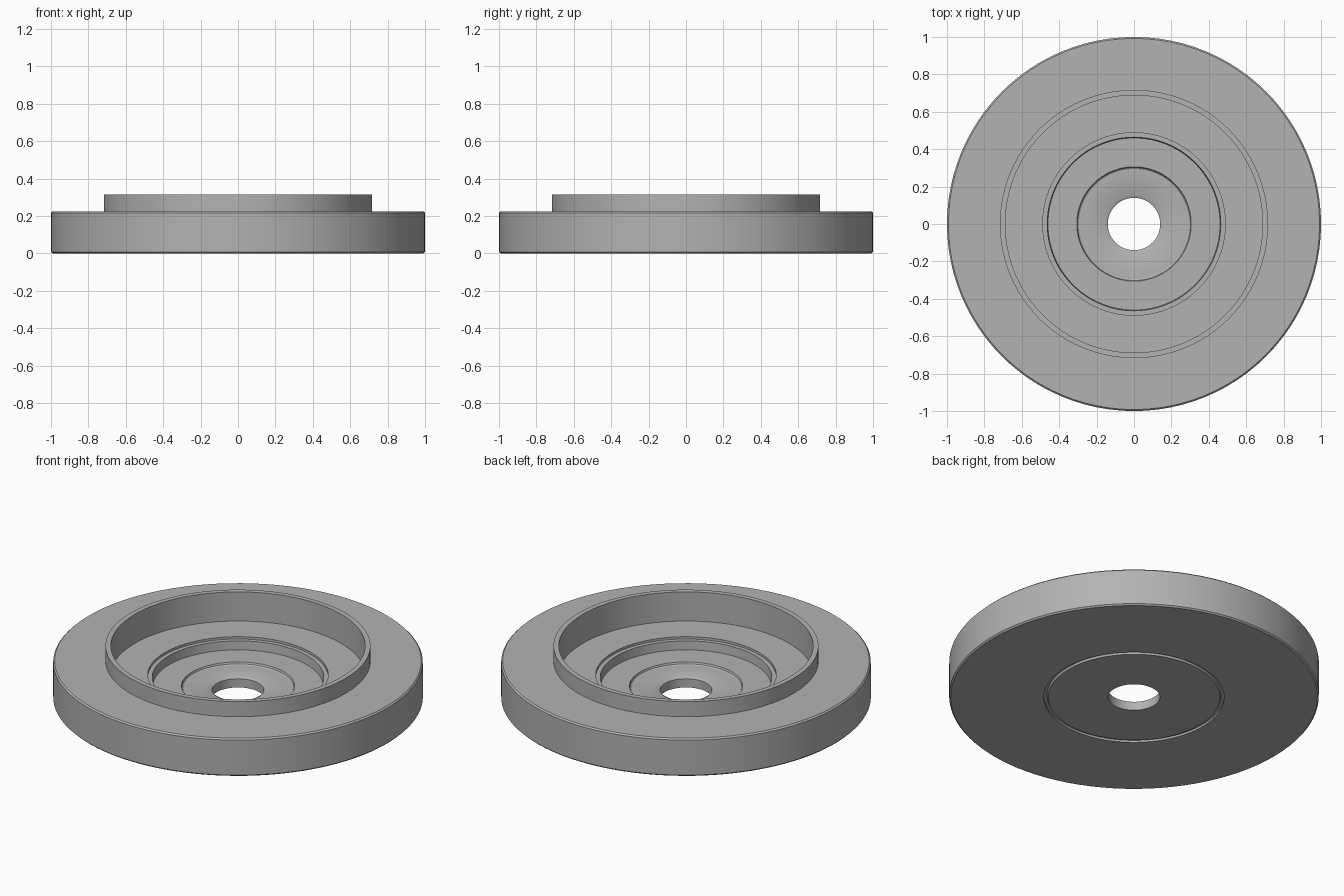
import bpy, bmesh, math

cube = bpy.data.objects.get("Cube")
if cube:
    bpy.data.objects.remove(cube, do_unlink=True)

# Plain grey metal
grey = bpy.data.materials.new("grey_metal")
grey.use_nodes = True
colour = (0.45, 0.45, 0.45, 1)
grey.diffuse_color = colour
grey.node_tree.nodes["Principled BSDF"].inputs["Base Color"].default_value = colour


def lathe(name, profile, segments=96):
    """Spin a closed (radius, height) profile around the z axis."""
    bm = bmesh.new()
    rings = []
    for r, z in profile:
        rings.append([bm.verts.new((r * math.cos(a), r * math.sin(a), z))
                      for a in (math.tau * i / segments for i in range(segments))])
    for lower, upper in zip(rings, rings[1:] + rings[:1]):
        for i in range(segments):
            j = (i + 1) % segments
            bm.faces.new((lower[i], lower[j], upper[j], upper[i]))
    bmesh.ops.recalc_face_normals(bm, faces=bm.faces)
    mesh = bpy.data.meshes.new(name)
    bm.to_mesh(mesh)
    bm.free()
    mesh.materials.append(grey)
    obj = bpy.data.objects.new(name, mesh)
    bpy.context.collection.objects.link(obj)
    bpy.ops.object.select_all(action='DESELECT')
    obj.select_set(True)
    bpy.context.view_layer.objects.active = obj
    bpy.ops.object.shade_smooth_by_angle(angle=math.radians(30))
    return obj


outside = [(0.992, 0), (1, 0.008), (1, 0.217), (0.992, 0.225)]
collar = [(0.717, 0.225), (0.717, 0.315), (0.688, 0.315), (0.688, 0.141)]
stepped_seat = [(0.488, 0.141), (0.488, 0.127), (0.464, 0.127), (0.46, 0.075)]
inner_floor = [(0.306, 0.075), (0.302, 0.065), (0.294, 0.06)]
hub_hole = [(0.155, 0.06), (0.14, 0.052), (0.14, 0)]
underside_groove = [(0.465, 0), (0.47, 0.012), (0.488, 0.012), (0.488, 0)]

lathe("flanged_disc", outside + collar + stepped_seat + inner_floor
      + hub_hole + underside_groove)
